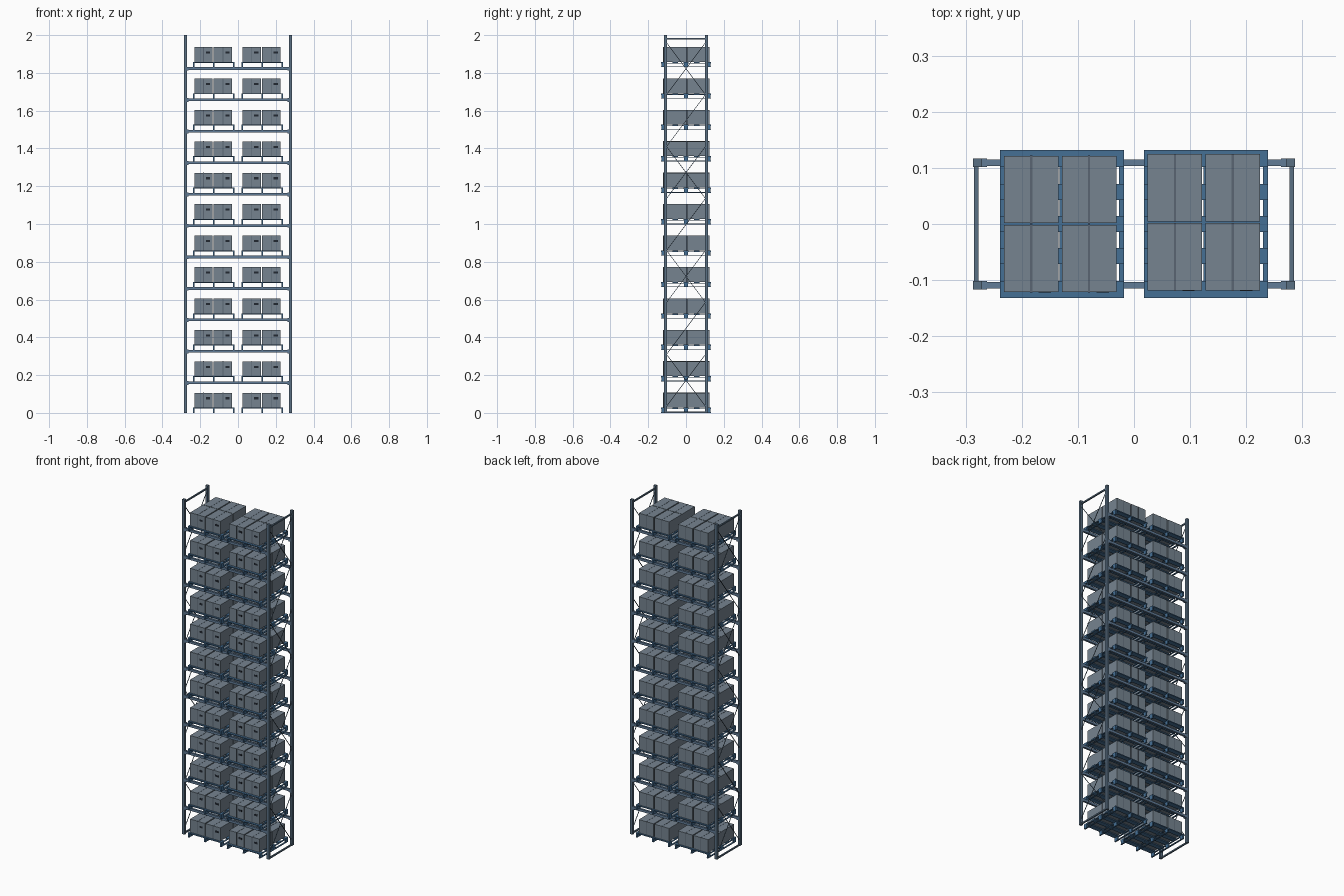
import bpy, bmesh, math
from mathutils import Matrix, Vector

if "Cube" in bpy.data.objects:
    bpy.data.objects.remove(bpy.data.objects["Cube"])

STEP = 0.1664      # spacing between storage levels
LEVELS = 12
POST_X, POST_Y = 0.279, 0.109


def material(name, rgb):
    m = bpy.data.materials.new(name)
    m.diffuse_color = (*rgb, 1)
    m.use_nodes = True
    m.node_tree.nodes["Principled BSDF"].inputs["Base Color"].default_value = m.diffuse_color
    return m


steel = material("steel_blue_grey", (0.10, 0.16, 0.23))
beam_blue = material("beam_blue", (0.12, 0.20, 0.31))
pallet_blue = material("pallet_blue", (0.06, 0.16, 0.30))
carton = material("carton_slate", (0.18, 0.23, 0.28))
tape = material("tape_dark", (0.10, 0.13, 0.17))
dark = material("label_dark", (0.015, 0.02, 0.03))


def add_box(bm, center, size, rot=None):
    mat = Matrix.Translation(center) @ (rot or Matrix()) @ Matrix.Diagonal((*size, 1))
    bmesh.ops.create_cube(bm, size=1, matrix=mat)


def make_mesh(name, boxes, mat):
    bm = bmesh.new()
    for b in boxes:
        add_box(bm, *b)
    me = bpy.data.meshes.new(name)
    bm.to_mesh(me)
    bm.free()
    me.materials.append(mat)
    return me


def place(name, me, loc=(0, 0, 0)):
    ob = bpy.data.objects.new(name, me)
    ob.location = loc
    bpy.context.collection.objects.link(ob)
    return ob


def rod(a, b, t):
    a, b = Vector(a), Vector(b)
    d = b - a
    return ((a + b) / 2, (t, t, d.length), d.to_track_quat('Z', 'Y').to_matrix().to_4x4())


# Uprights
post = make_mesh("upright", [((0, 0, 1), (0.016, 0.015, 2))], steel)
for sx in (-1, 1):
    for sy in (-1, 1):
        place("upright", post, (sx * POST_X, sy * POST_Y, 0))

# End frames: bottom and top ties, alternating crossed and single diagonals
ties = [((0, 0, z), (0.008, 2 * POST_Y, 0.008)) for z in (0.004, 1.98)]
seg, z0, yb = 0.275, 0.035, POST_Y - 0.006
braces = []
for i in range(7):
    lo, hi = z0 + i * seg, z0 + (i + 1) * seg
    braces.append(rod((0.001, -yb, lo), (0.001, yb, hi), 0.003))
    if i % 2 == 0:
        braces.append(rod((-0.002, yb, lo), (-0.002, -yb, hi), 0.003))
tie_mesh = make_mesh("frame_ties", ties, steel)
brace_mesh = make_mesh("frame_braces", braces, steel)
for sx in (-1, 1):
    place("frame_ties", tie_mesh, (sx * 0.281, 0, 0))
    place("frame_braces", brace_mesh, (sx * 0.281, 0, 0))

# Load beam with end connectors
beam = make_mesh("load_beam", [((0, 0, 0), (0.544, 0.012, 0.014))]
                 + [((s * 0.267, 0, -0.001), (0.010, 0.015, 0.020)) for s in (-1, 1)], beam_blue)

# Pallet: deck boards, three stringers, nine blocks, three bottom runners
PX = (-0.106, 0, 0.106)
boards = [((0, y, 0.0255), (0.221, w, 0.005))
          for y, w in ((-0.117, 0.030), (-0.057, 0.028), (0, 0.028), (0.057, 0.028), (0.117, 0.030))]
boards += [((x, 0, 0.0215), (0.009, 0.264, 0.003)) for x in PX]
boards += [((x, 0, 0.002), (0.009, 0.264, 0.004)) for x in PX]
boards += [((x, y, 0.012), (0.009, 0.022, 0.016)) for x in PX for y in (-0.12, 0, 0.12)]
pallet = make_mesh("pallet", boards, pallet_blue)

# Cartons: two by two on each pallet, with tape seam and front label
H, BX, BY = 0.0785, 0.0515, 0.0615
spots = [(x, y) for x in (-BX, BX) for y in (-BY, BY)]
boxes = make_mesh("cartons", [((x, y, H / 2), (0.097, 0.120, H)) for x, y in spots], carton)
seams = []
for x, y in spots:
    seams.append(((x, y, H + 0.0003), (0.004, 0.1205, 0.0008)))
    for s in (-1, 1):
        seams.append(((x, y + s * 0.0602, H / 2 + 0.0003), (0.004, 0.0008, H + 0.0008)))
tapes = make_mesh("carton_tape", seams, tape)
labels = make_mesh("carton_label",
                   [((x + 0.024, -BY - 0.0603, H * 0.63), (0.022, 0.001, 0.011)) for x in (-BX, BX)], dark)

# Fill every level
for k in range(LEVELS):
    z = k * STEP
    if k:
        for sy in (-1, 1):
            place("load_beam", beam, (0, sy * POST_Y, z - 0.007))
    for sx, shift in ((-1, 0.0), (1, 0.003)):
        place("pallet", pallet, (sx * 0.128, 0, z))
        loc = (sx * 0.128 - 0.0035, shift, z + 0.028)
        place("cartons", boxes, loc)
        place("carton_tape", tapes, loc)
        place("carton_label", labels, loc)
